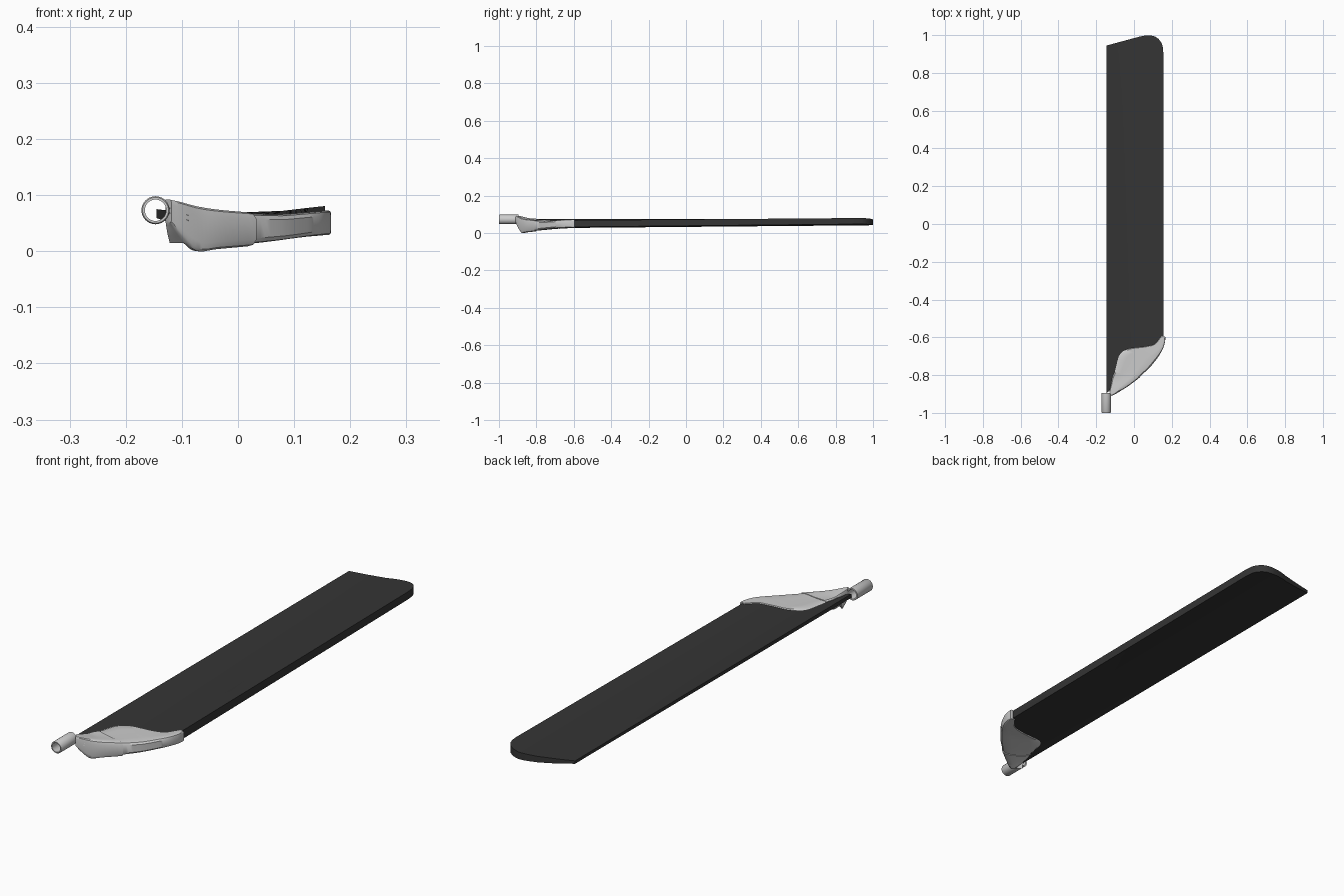
import bpy, math
from mathutils import Vector

if "Cube" in bpy.data.objects:
    bpy.data.objects.remove(bpy.data.objects["Cube"])


def interp(table, x):
    # piecewise-linear lookup in [(x, value), ...]
    if x <= table[0][0]:
        return table[0][1]
    for (a, va), (b, vb) in zip(table, table[1:]):
        if x <= b:
            return va + (vb - va) * (x - a) / (b - a)
    return table[-1][1]


def spline(keys, n):
    # Catmull-Rom through tuples, n steps per span
    k = [Vector(p) for p in keys]
    out = []
    for i in range(len(k) - 1):
        p1, p2 = k[i], k[i + 1]
        p0 = k[i - 1] if i else p1 * 2 - p2
        p3 = k[i + 2] if i + 2 < len(k) else p2 * 2 - p1
        for j in range(n):
            t = j / n
            out.append((p1 * 2 + (p2 - p0) * t + (p0 * 2 - p1 * 5 + p2 * 4 - p3) * t ** 2
                        + (p1 * 3 - p0 - p2 * 3 + p3) * t ** 3) / 2)
    return out + [k[-1]]


def loft(name, rings, close=False, mat=None):
    # skin equal-length closed rings; cap the ends or close into a loop
    m, n = len(rings[0]), len(rings)
    verts = [p for r in rings for p in r]
    faces = []
    for i in range(n if close else n - 1):
        a, b = i * m, ((i + 1) % n) * m
        for j in range(m):
            k = (j + 1) % m
            faces.append((a + j, a + k, b + k, b + j))
    if not close:
        faces += [tuple(range(m))[::-1], tuple(range((n - 1) * m, n * m))]
    me = bpy.data.meshes.new(name)
    me.from_pydata(verts, [], faces)
    ob = bpy.data.objects.new(name, me)
    bpy.context.collection.objects.link(ob)
    if mat:
        me.materials.append(mat)
    for o in bpy.context.selected_objects:
        o.select_set(False)
    bpy.context.view_layer.objects.active = ob
    ob.select_set(True)
    bpy.ops.object.mode_set(mode='EDIT')
    bpy.ops.mesh.select_all(action='SELECT')
    bpy.ops.mesh.normals_make_consistent(inside=False)
    bpy.ops.object.mode_set(mode='OBJECT')
    bpy.ops.object.shade_smooth_by_angle(angle=math.radians(35))
    return ob


black = bpy.data.materials.new("black_composite")
black.diffuse_color = (0.035, 0.035, 0.035, 1)
black.use_nodes = True
black.node_tree.nodes["Principled BSDF"].inputs["Base Color"].default_value = black.diffuse_color

# Blade section at root and tip: gentle upward camber, slight twist
TOP = ([(-.145, .075), (-.08, .066), (0, .061), (.08, .061), (.155, .066)],
       [(-.145, .074), (-.08, .071), (0, .069), (.08, .072), (.155, .081)])
BOT = ([(-.145, .059), (-.08, .037), (0, .026), (.08, .025), (.155, .030)],
       [(-.145, .062), (-.08, .052), (0, .044), (.08, .042), (.155, .049)])


def blade_z(pair, x, y):
    t = min(max((y + .9) / 1.9, 0), 1)
    return interp(pair[0], x) * (1 - t) + interp(pair[1], x) * t


# Blade: chordwise columns between the root line and the rounded tip line
ROOT = [(-.145, -.895), (-.115, -.87), (-.05, -.80), (.03, -.75), (.10, -.69), (.14, -.64), (.155, -.61)]
TIP = [(-.145, .945), (.03, .992), (.06, .998), (.085, .999), (.11, .993), (.13, .98),
       (.145, .96), (.152, .94), (.155, .91)]
xs = sorted({p[0] for p in ROOT + TIP + TOP[0]})
columns = []
for x in xs:
    y0, y1 = interp(ROOT, x), interp(TIP, x)
    ys = [y0 + (y1 - y0) * i / 12 for i in range(13)]
    columns.append([(x, y, blade_z(TOP, x, y)) for y in ys]
                   + [(x, y, blade_z(BOT, x, y)) for y in reversed(ys)])
loft("blade", columns, mat=black)

# Fairing section: (fraction inner to outer, fraction bottom to top)
SECTION = [(0, .12), (0, .88), (.05, 1), (.25, 1), (.5, 1), (.72, 1), (.88, .99), (.96, .94), (1, .8),
           (1, .2), (.96, .06), (.88, .01), (.72, 0), (.5, 0), (.25, 0), (.05, 0)]


def fairing(name, keys, grow):
    # stations: inner x, y, outer x, y, top z, bottom z
    rings = []
    for ix, iy, ox, oy, zt, zb in spline(keys, 5):
        a, b = Vector((ix, iy)), Vector((ox, oy))
        d = (b - a).normalized() * grow
        a, b = a - d, b + d
        ring = []
        for f, h in SECTION:
            p = a.lerp(b, f)
            bt, bb = blade_z(TOP, p.x, p.y) + .004, blade_z(BOT, p.x, p.y) - .004
            w = min(1, f * 1.3)
            top = max(bt, max(bt, min(zt, bt + .02)) * (1 - w) + zt * w) + grow
            low = min(bb, zb if zb > .045 else bb * (1 - w) + zb * w) - grow
            if iy < -.86:
                top, low = zt + grow, zb - grow
            ring.append((p.x, p.y, low + (top - low) * h))
        rings.append(ring)
    return loft(name, rings)


# Outer fairing wrapping the blade's leading root corner
fairing("outer_fairing", [
    (-.105, -.80, 0, -.835, .070, .009),
    (-.095, -.755, .04, -.80, .067, .013),
    (-.075, -.69, .085, -.758, .066, .018),
    (-.03, -.66, .12, -.715, .065, .023),
    (.05, -.65, .138, -.688, .064, .026),
    (.105, -.638, .153, -.66, .063, .028),
    (.130, -.612, .164, -.625, .063, .030),
    (.145, -.594, .166, -.597, .062, .031)], 0)

# Root cuff that steps over the fairing and necks down to the tube
fairing("root_cuff", [
    (-.128, -.893, -.120, -.908, .089, .054),
    (-.124, -.875, -.100, -.898, .085, .030),
    (-.117, -.845, -.070, -.880, .078, .003),
    (-.112, -.815, -.03, -.855, .072, .006),
    (-.100, -.785, .03, -.81, .067, .011)], .003)

# Hollow mounting tube with a rounded mouth
profile = [(.019, -1), (.023, -1), (.025, -.997), (.025, -.895), (.019, -.895)]
tube = []
for i in range(40):
    c, s = math.cos(i * math.tau / 40), math.sin(i * math.tau / 40)
    tube.append([(-.147 + r * c, y, .073 + r * s) for r, y in profile])
loft("mounting_tube", tube, close=True)

# Two slim stiffening ribs on the neck
for i in range(2):
    dz = -.009 * i
    path = [(-.122, -.903, .077 + dz), (-.105, -.900, .070 + dz), (-.088, -.892, .064 + dz)]
    rings = [[(x, y + .003 * math.cos(q * math.tau / 8), z + .002 * math.sin(q * math.tau / 8))
              for q in range(8)] for x, y, z in path]
    loft("neck_rib_%d" % (i + 1), rings)
